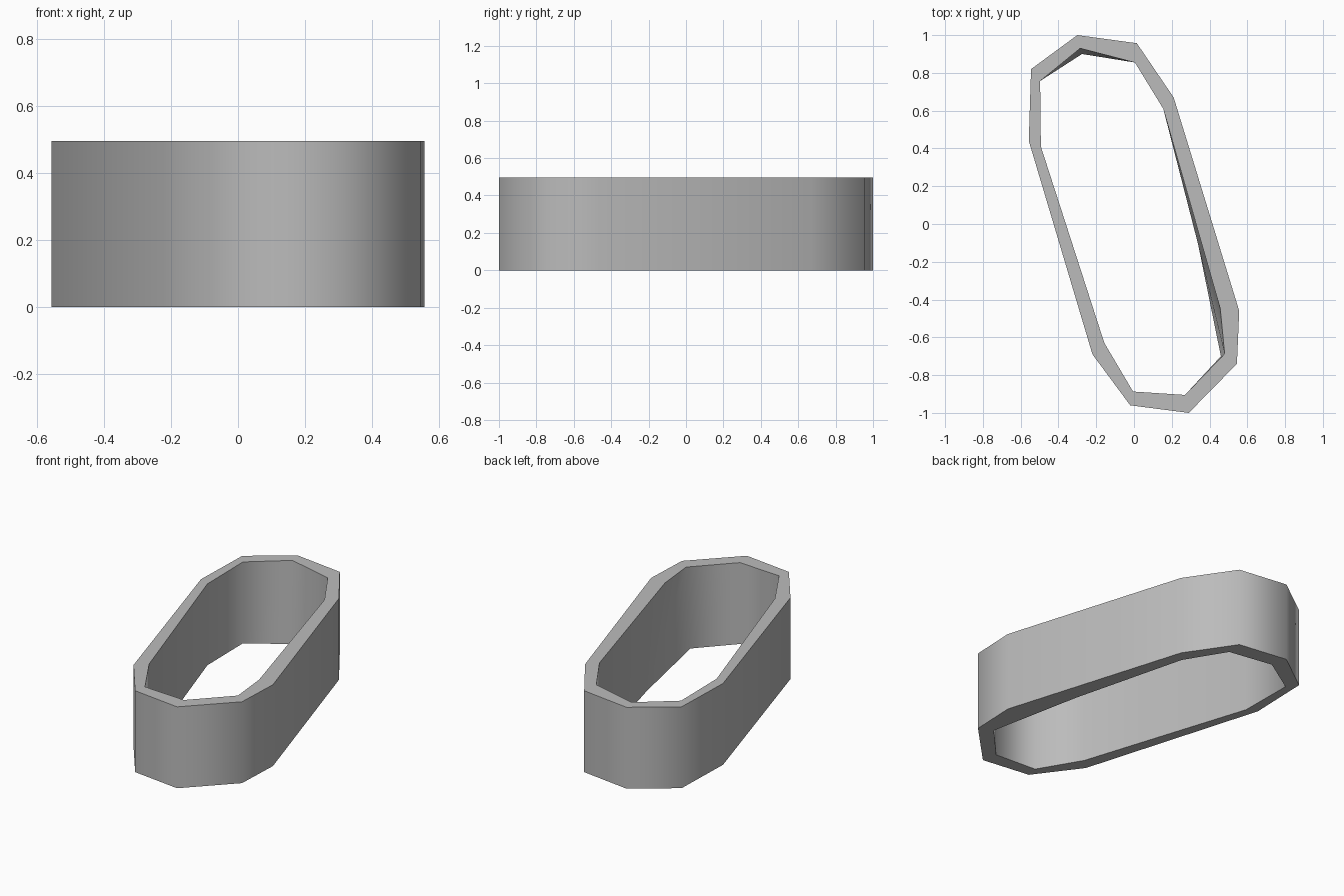
import bpy, bmesh, math

cube = bpy.data.objects.get("Cube")
if cube:
    bpy.data.objects.remove(cube, do_unlink=True)

HEIGHT = 0.495

# Plan outlines, counter-clockwise from the back corner
outer = [(-0.30, 1.0), (-0.545, 0.82), (-0.557, 0.44), (-0.22, -0.69), (-0.02, -0.96),
         (0.29, -1.0), (0.545, -0.74), (0.557, -0.46), (0.21, 0.67), (0.015, 0.957)]
inner_top = [(-0.285, 0.93), (-0.497, 0.757), (-0.493, 0.41), (-0.157, -0.63), (-0.005, -0.887),
             (0.27, -0.905), (0.48, -0.687), (0.457, -0.45), (0.155, 0.61), (0.005, 0.855)]

# The opening narrows slightly at its lower edge
inner_bottom = list(inner_top)
inner_bottom[0] = (-0.275, 0.90)
inner_bottom[6] = (0.46, -0.70)
inner_bottom[7] = (0.34, -0.11)

# Grey material
grey = bpy.data.materials.new("plain grey")
grey.use_nodes = True
colour = (0.5, 0.5, 0.5, 1)
grey.diffuse_color = colour
grey.node_tree.nodes["Principled BSDF"].inputs["Base Color"].default_value = colour

# Ring wall: four loops bridged around the section
bm = bmesh.new()
sections = [(outer, 0), (outer, HEIGHT), (inner_top, HEIGHT), (inner_bottom, 0)]
loops = [[bm.verts.new((x, y, z)) for x, y in pts] for pts, z in sections]
for k, a in enumerate(loops):
    b = loops[(k + 1) % len(loops)]
    for i in range(len(a)):
        j = (i + 1) % len(a)
        bm.faces.new((a[i], a[j], b[j], b[i]))
bmesh.ops.recalc_face_normals(bm, faces=bm.faces)

mesh = bpy.data.meshes.new("ring_wall")
bm.to_mesh(mesh)
bm.free()
mesh.materials.append(grey)
ring = bpy.data.objects.new("ring_wall", mesh)
bpy.context.collection.objects.link(ring)

# Smooth walls with crisp rims
bpy.ops.object.select_all(action='DESELECT')
ring.select_set(True)
bpy.context.view_layer.objects.active = ring
bpy.ops.object.shade_smooth_by_angle(angle=math.radians(62))
